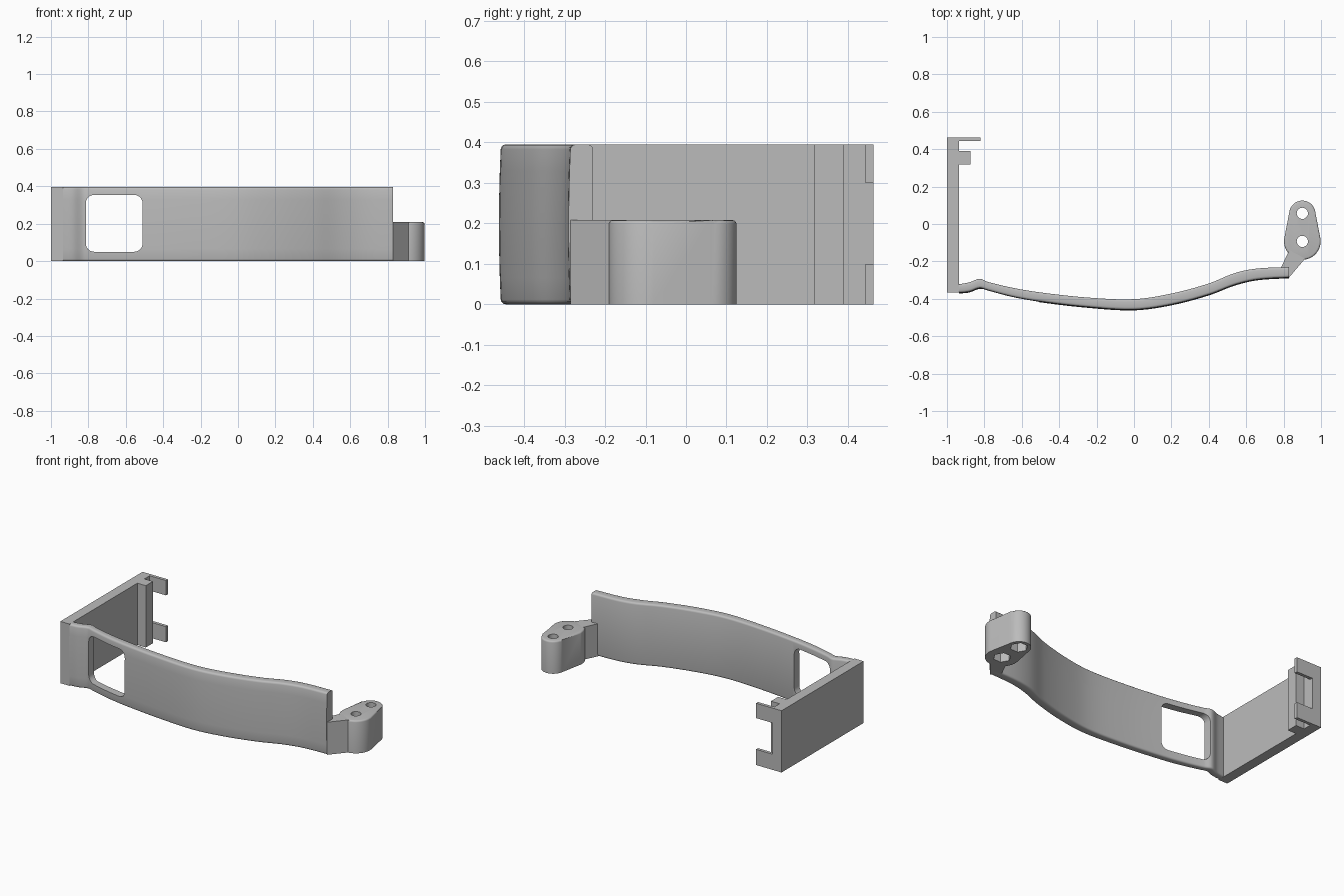
import bpy, bmesh
from math import sin, cos, pi
from mathutils import Vector, geometry

cube = bpy.data.objects.get("Cube")
if cube:
    bpy.data.objects.remove(cube, do_unlink=True)

H = 0.395        # height of band and side wall
POD_H = 0.208    # height of the screw pod
CX = 0.9         # x of the pod's centre line

grey = bpy.data.materials.new("plain grey")
grey.use_nodes = True
colour = (0.5, 0.5, 0.5, 1)
grey.diffuse_color = colour
grey.node_tree.nodes["Principled BSDF"].inputs["Base Color"].default_value = colour


def make(name, bm):
    bmesh.ops.recalc_face_normals(bm, faces=bm.faces)
    mesh = bpy.data.meshes.new(name)
    bm.to_mesh(mesh)
    bm.free()
    mesh.materials.append(grey)
    ob = bpy.data.objects.new(name, mesh)
    bpy.context.collection.objects.link(ob)
    return ob


def prism(name, outline, z0, z1, top_bevel=0):
    bm = bmesh.new()
    face = bm.faces.new([bm.verts.new((x, y, z0)) for x, y in outline])
    ext = bmesh.ops.extrude_face_region(bm, geom=[face])["geom"]
    for v in ext:
        if isinstance(v, bmesh.types.BMVert):
            v.co.z = z1
    if top_bevel:
        rim = [e for e in bm.edges if all(v.co.z > z1 - 1e-5 for v in e.verts)]
        bmesh.ops.bevel(bm, geom=rim, offset=top_bevel, segments=3,
                        profile=0.5, affect='EDGES')
    return make(name, bm)


def box(name, x0, x1, y0, y1, z0, z1):
    return prism(name, [(x0, y0), (x1, y0), (x1, y1), (x0, y1)], z0, z1)


def ring(cx, cy, r, n, start=0):
    return [(cx + r * cos(start + 2 * pi * i / n), cy + r * sin(start + 2 * pi * i / n))
            for i in range(n)]


def select_only(ob):
    bpy.ops.object.select_all(action='DESELECT')
    ob.select_set(True)
    bpy.context.view_layer.objects.active = ob


def cut(ob, cutter):
    cutter.hide_render = True
    mod = ob.modifiers.new("cut", 'BOOLEAN')
    mod.operation = 'DIFFERENCE'
    mod.solver = 'EXACT'
    mod.object = cutter
    select_only(ob)
    bpy.ops.object.modifier_apply(modifier=mod.name)
    bpy.data.objects.remove(cutter, do_unlink=True)


def smooth(ob):
    select_only(ob)
    bpy.ops.object.shade_smooth_by_angle(angle=0.6)


# Side wall with its rib and two hooked tabs
box("side_wall", -1, -0.935, -0.367, 0.463, 0, H)
box("wall_rib", -0.935, -0.875, 0.318, 0.39, 0, H)
for name, z0, z1 in (("lower_tab", 0, 0.1), ("upper_tab", 0.3, H)):
    box(name, -0.935, -0.82, 0.443, 0.463, z0, z1)

# Curved band: stations of (x, outer y, inner y), smoothed between
stations = [Vector(s) for s in (
    (-0.935, -0.367, -0.322), (-0.88, -0.361, -0.312), (-0.825, -0.342, -0.293),
    (-0.78, -0.354, -0.31), (-0.65, -0.388, -0.341), (-0.5, -0.414, -0.366),
    (-0.25, -0.443, -0.393), (0, -0.457, -0.402), (0.2, -0.43, -0.372),
    (0.4, -0.377, -0.318), (0.54, -0.324, -0.262), (0.66, -0.296, -0.238),
    (0.83, -0.285, -0.23))]


def spline(pts, steps):
    out = []
    for i in range(len(pts) - 1):
        a, b, c, d = pts[max(i - 1, 0)], pts[i], pts[i + 1], pts[min(i + 2, len(pts) - 1)]
        span = c.x - b.x
        m0 = (c - a) * (span / (c.x - a.x))
        m1 = (d - b) * (span / (d.x - b.x))
        for k in range(steps):
            t = k / steps
            p = (b * (2 * t**3 - 3 * t**2 + 1) + m0 * (t**3 - 2 * t**2 + t)
                 + c * (3 * t**2 - 2 * t**3) + m1 * (t**3 - t**2))
            p.x = b.x + span * t
            out.append(p)
    return out + [pts[-1]]


def section(outer, inner):
    """Rounded cross-section as (y, z), slightly crowned on the outer side."""
    r = 0.012
    corners = ((outer + r, r, pi), (inner - r, r, 1.5 * pi),
               (inner - r, H - r, 0), (outer + r, H - r, 0.5 * pi))
    loop = [(y + r * cos(a + k * pi / 6), z + r * sin(a + k * pi / 6))
            for y, z, a in corners for k in range(4)]
    crown = [(outer, H * (1 - k / 6)) for k in range(1, 6)]
    middle = (outer + inner) / 2
    return [(y - 0.005 * (1 - (2 * z / H - 1)**2) if y < middle else y, z)
            for y, z in loop + crown]


bm = bmesh.new()
loops = [[bm.verts.new((s.x, y, z)) for y, z in section(s.y, s.z)]
         for s in spline(stations, 5)]
for a, b in zip(loops, loops[1:]):
    for i in range(len(a)):
        j = (i + 1) % len(a)
        bm.faces.new((a[i], a[j], b[j], b[i]))
bm.faces.new(loops[0])
bm.faces.new(loops[-1])
band = make("curved_band", bm)

# Rounded window through the band
bm = bmesh.new()
bmesh.ops.create_cube(bm, size=1)
for v in bm.verts:
    v.co = (-0.662 + v.co.x * 0.304, -0.36 + v.co.y * 0.3, 0.202 + v.co.z * 0.304)
along_y = [e for e in bm.edges if abs(e.verts[0].co.y - e.verts[1].co.y) > 0.1]
bmesh.ops.bevel(bm, geom=along_y, offset=0.045, segments=6, profile=0.5, affect='EDGES')
cut(band, make("window_cutter", bm))
smooth(band)

# Arm joining the band to the pod
prism("pod_arm", [(0.785, -0.235), (0.83, -0.285), (0.915, -0.185), (0.83, -0.14)], 0, POD_H)

# Screw pod: tapered outline, two round holes with hex nut pockets below
points = ring(CX, -0.093, 0.098, 48) + ring(CX, 0.055, 0.07, 48)
outline = [points[i] for i in geometry.convex_hull_2d([Vector(p) for p in points])]
pod = prism("screw_pod", outline, 0, POD_H, 0.01)
for y in (-0.093, 0.057):
    cut(pod, prism("hole_cutter", ring(CX, y, 0.03, 24), -0.1, 0.4))
    cut(pod, prism("nut_cutter", ring(CX, y, 0.052, 6), -0.1, 0.08))
smooth(pod)
